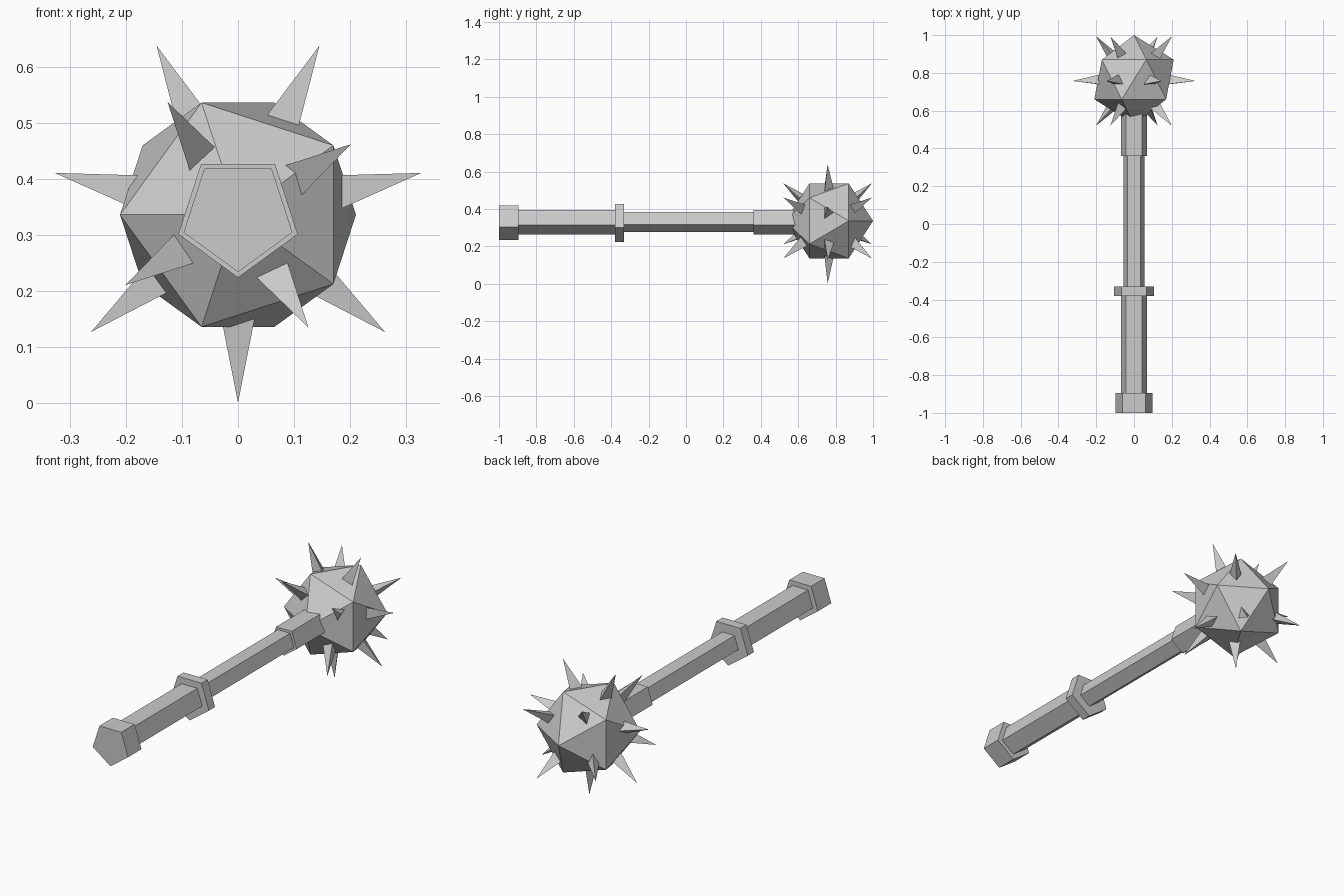
import bpy, bmesh
from math import cos, sin, pi, radians, sqrt
from mathutils import Vector

cube = bpy.data.objects.get("Cube")
if cube:
    bpy.data.objects.remove(cube, do_unlink=True)

AXIS_Z = 0.336
Y = Vector((0, 1, 0))

steel = bpy.data.materials.new("grey steel")
steel.use_nodes = True
steel.diffuse_color = (0.6, 0.6, 0.6, 1)
steel.node_tree.nodes["Principled BSDF"].inputs["Base Color"].default_value = (0.6, 0.6, 0.6, 1)


def radial(angle):
    return Vector((cos(angle), 0, sin(angle)))


def ring(y, radius, sides, start):
    """Points of a regular polygon around the weapon's long axis."""
    centre = Vector((0, y, AXIS_Z))
    return [centre + radius * radial(start + 2 * pi * i / sides) for i in range(sides)]


def solid(name, points):
    """Flat-faced convex part wrapped around the points."""
    bm = bmesh.new()
    for p in points:
        bm.verts.new(p)
    bmesh.ops.convex_hull(bm, input=bm.verts[:])
    bmesh.ops.dissolve_limit(bm, angle_limit=radians(1), verts=bm.verts[:], edges=bm.edges[:])
    bmesh.ops.recalc_face_normals(bm, faces=bm.faces[:])
    mesh = bpy.data.meshes.new(name)
    bm.to_mesh(mesh)
    bm.free()
    mesh.materials.append(steel)
    obj = bpy.data.objects.new(name, mesh)
    bpy.context.collection.objects.link(obj)
    return obj


# Five-sided handle parts: name, start y, end y, radius
for name, y0, y1, r in (
    ("pommel", -1.0, -0.895, 0.102),
    ("grip", -0.9, -0.37, 0.073),
    ("guard", -0.38, -0.332, 0.112),
    ("shaft", -0.34, 0.37, 0.058),
    ("collar", 0.36, 0.64, 0.073),
):
    solid(name, ring(y0, r, 5, -pi / 2) + ring(y1, r, 5, -pi / 2))

# Icosahedron head with its poles along the handle
HEAD_Y, HEAD_R = 0.765, 0.235
rise, ring_r = HEAD_R / sqrt(5), 2 * HEAD_R / sqrt(5)
poles = [Vector((0, HEAD_Y + s * HEAD_R, AXIS_Z)) for s in (-1, 1)]
solid("head", poles + ring(HEAD_Y - rise, ring_r, 5, pi) + ring(HEAD_Y + rise, ring_r, 5, 0))


# Three-sided spikes
def spike(name, angle, tilt, facing):
    centre = Vector((0, 0.757, AXIS_Z))
    out = cos(tilt) * radial(angle) + sin(tilt) * Y
    flat = facing * (cos(tilt) * Y - sin(tilt) * radial(angle))
    side = out.cross(flat)
    base, r = centre + 0.16 * out, 0.04
    corners = [base - r * flat] + [base + r * (0.5 * flat + s * 0.866 * side) for s in (-1, 1)]
    solid(name, corners + [centre + 0.335 * out])


for i in range(7):
    spike(f"middle_spike_{i + 1}", -pi / 2 + 2 * pi * i / 7, 0, -1)
for row, s in (("front", -1), ("back", 1)):
    for i in range(4):
        spike(f"{row}_spike_{i + 1}", radians(32) + i * pi / 2, s * pi / 4, s)
